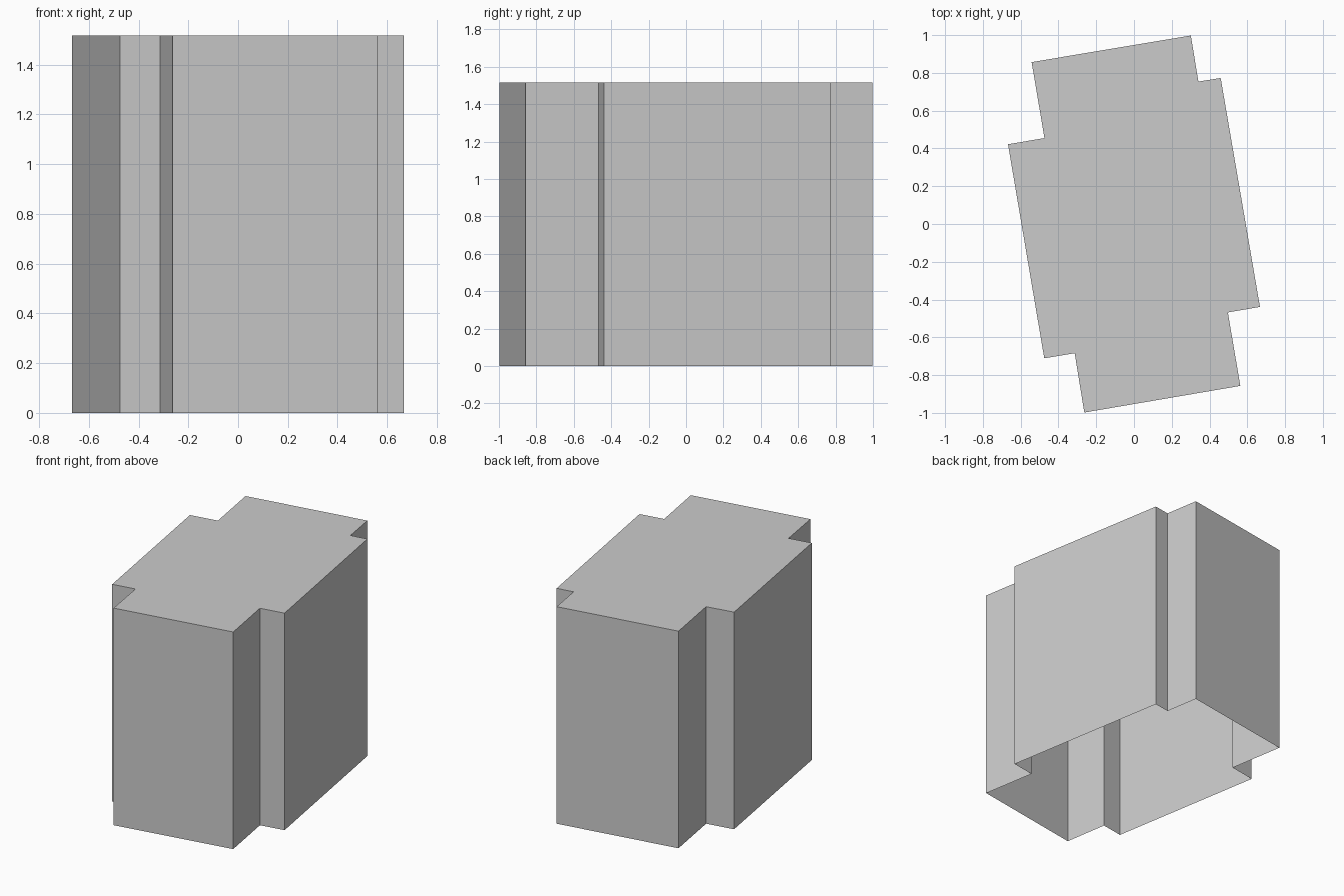
import bpy
import bmesh

cube = bpy.data.objects.get("Cube")
if cube:
    bpy.data.objects.remove(cube, do_unlink=True)

HEIGHT = 1.517

# Stepped footprint, counter-clockwise
FOOTPRINT = [
    (-0.263, -0.998), (0.563, -0.857), (0.497, -0.468), (0.667, -0.439),
    (0.459, 0.773), (0.341, 0.754), (0.301, 0.998), (-0.542, 0.857),
    (-0.474, 0.455), (-0.667, 0.422), (-0.475, -0.711), (-0.314, -0.684),
]

# Plain grey
grey = bpy.data.materials.new("plain grey")
grey.use_nodes = True
colour = (0.6, 0.6, 0.6, 1)
grey.diffuse_color = colour
grey.node_tree.nodes["Principled BSDF"].inputs["Base Color"].default_value = colour

# Building shell: walls and a flat roof, open underneath
bm = bmesh.new()
base = [bm.verts.new((x, y, 0)) for x, y in FOOTPRINT]
top = [bm.verts.new((x, y, HEIGHT)) for x, y in FOOTPRINT]
count = len(FOOTPRINT)
for i in range(count):
    j = (i + 1) % count
    bm.faces.new((base[i], base[j], top[j], top[i]))
bm.faces.new(top)

mesh = bpy.data.meshes.new("building_shell")
bm.to_mesh(mesh)
bm.free()
mesh.materials.append(grey)
shell = bpy.data.objects.new("building_shell", mesh)
bpy.context.collection.objects.link(shell)
